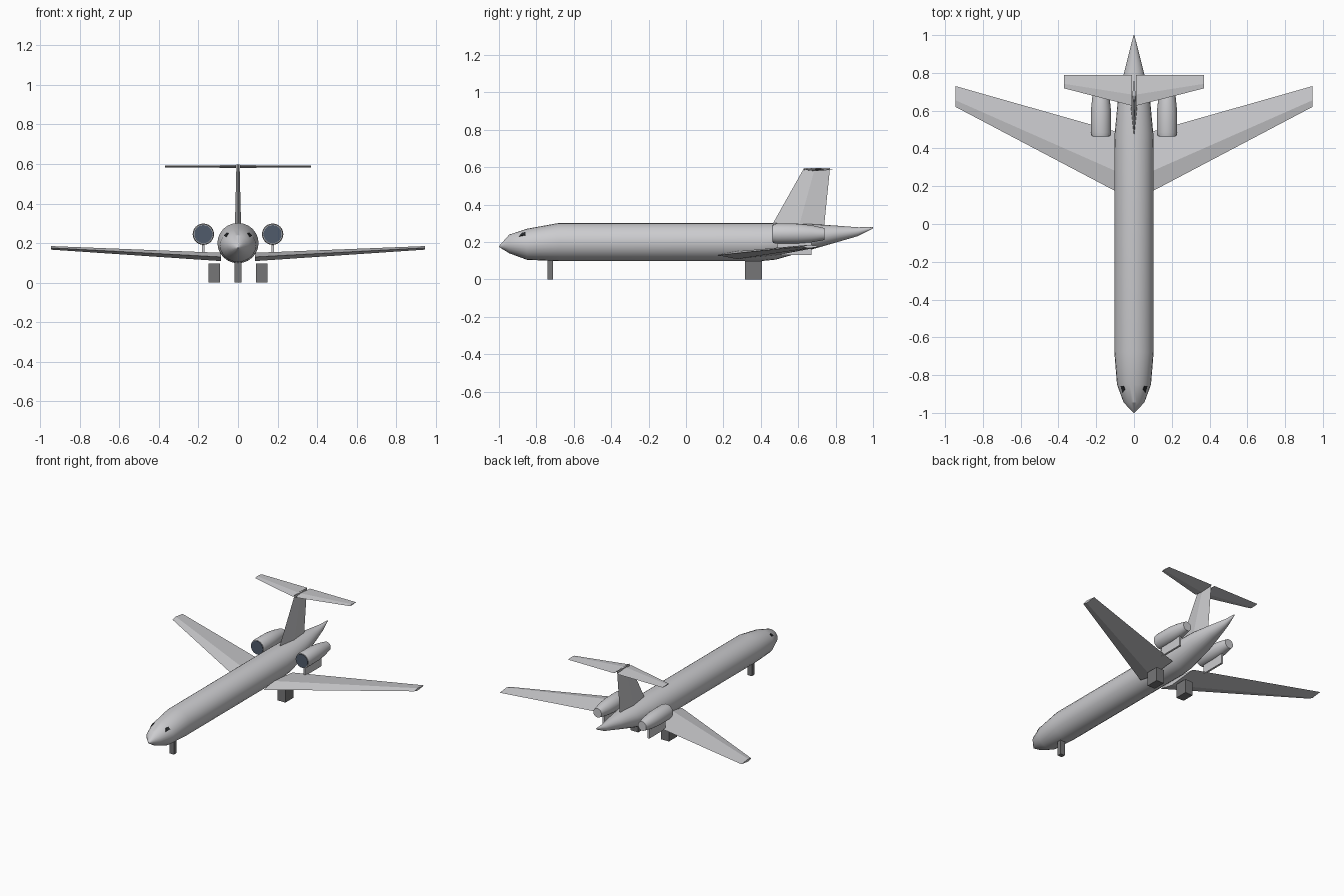
import bpy, bmesh, math

if "Cube" in bpy.data.objects:
    bpy.data.objects.remove(bpy.data.objects["Cube"])


def material(name, rgb):
    m = bpy.data.materials.new(name)
    m.diffuse_color = (*rgb, 1)
    m.use_nodes = True
    m.node_tree.nodes["Principled BSDF"].inputs["Base Color"].default_value = m.diffuse_color
    return m


BODY = material("light grey", (0.6, 0.6, 0.62))
GEAR = material("dark grey", (0.18, 0.18, 0.185))
INTAKE = material("slate blue", (0.08, 0.105, 0.145))
GLASS = material("window black", (0.02, 0.022, 0.025))


def finish(name, bm, mat, mirror=False, smooth=False):
    bmesh.ops.recalc_face_normals(bm, faces=bm.faces)
    me = bpy.data.meshes.new(name)
    bm.to_mesh(me)
    bm.free()
    me.materials.append(mat)
    if smooth:
        me.shade_smooth()
        me.set_sharp_from_angle(angle=math.radians(30))
    ob = bpy.data.objects.new(name, me)
    bpy.context.collection.objects.link(ob)
    if mirror:
        ob.modifiers.new("mirror", 'MIRROR')
    return ob


def loft(name, rings, mat, **kw):
    """Skin a row of equal point rings and cap both ends."""
    bm = bmesh.new()
    vs = [[bm.verts.new(p) for p in r] for r in rings]
    n = len(vs[0])
    for a, b in zip(vs, vs[1:]):
        for i in range(n):
            j = (i + 1) % n
            bm.faces.new((a[i], a[j], b[j], b[i]))
    bm.faces.new(vs[0])
    bm.faces.new(vs[-1])
    return finish(name, bm, mat, **kw)


def oval(x, y, z, rx, rz, n=24):
    return [(x + rx * math.cos(2 * math.pi * i / n), y,
             z + rz * math.sin(2 * math.pi * i / n)) for i in range(n)]


def box(name, lo, hi, mat, **kw):
    (x0, y0, z0), (x1, y1, z1) = lo, hi
    ring = lambda z: [(x0, y0, z), (x1, y0, z), (x1, y1, z), (x0, y1, z)]
    return loft(name, [ring(z0), ring(z1)], mat, **kw)


def foil(x, z, lead, ridge, trail, t):
    """Diamond wing section at one span position."""
    return [(x, lead, z), (x, ridge, z + t), (x, trail, z), (x, ridge, z - t)]


# Fuselage: y, half width, top, bottom
HULL = [(-1, .002, .178, .174), (-.945, .055, .24, .14), (-.85, .09, .271, .105),
        (-.68, .104, .302, .098), (.40, .104, .302, .098), (.48, .102, .301, .106),
        (.66, .085, .297, .157), (.80, .053, .288, .197), (.92, .023, .279, .232),
        (1, .002, .280, .272)]
loft("fuselage", [oval(0, y, (t + b) / 2, w, (t - b) / 2) for y, w, t, b in HULL],
     BODY, smooth=True)


# Cockpit windows: thin plates following the hull
def hull_point(y, deg, off):
    for a, b in zip(HULL, HULL[1:]):
        if a[0] <= y <= b[0]:
            f = (y - a[0]) / (b[0] - a[0])
            w, t, bt = (a[k] + f * (b[k] - a[k]) for k in (1, 2, 3))
            c, s = math.cos(math.radians(deg)), math.sin(math.radians(deg))
            return ((w + off) * c, y, (t + bt) / 2 + ((t - bt) / 2 + off) * s)


PANE = [(-.893, 37), (-.858, 37), (-.858, 52), (-.876, 54)]
loft("cockpit_window", [[hull_point(y, d, o) for y, d in PANE] for o in (-.003, .003)],
     GLASS, mirror=True)

# Swept wings
loft("wing", [foil(.085, .130, .167, .275, .486, .021),
              foil(.945, .176, .620, .655, .730, .009)], BODY, mirror=True)

# Tail fin
loft("tail_fin", [[(0, l, z), (t, r, z), (0, e, z), (-t, r, z)] for z, l, r, e, t in
                  ((.27, .448, .60, .737, .016), (.597, .632, .69, .77, .008))], BODY)

# High tailplane
loft("tailplane", [foil(.01, .587, .626, .685, .79, .007),
                   foil(.37, .587, .718, .742, .79, .004)], BODY, mirror=True)

# Rear engines with intake discs and pylons
loft("engine", [oval(.175, y, z, r, r) for y, z, r in
                ((.465, .245, .050), (.485, .245, .054), (.60, .245, .053),
                 (.67, .244, .046), (.74, .243, .032))], BODY, mirror=True, smooth=True)
loft("engine_intake", [oval(.175, y, .245, .046, .046) for y in (.462, .467)],
     INTAKE, mirror=True)
box("engine_pylon", (.168, .49, .13), (.182, .67, .23), BODY, mirror=True)

# Landing gear blocks
box("nose_gear", (-.017, -.74, 0), (.017, -.71, .115), GEAR)
box("main_gear", (.09, .315, 0), (.15, .405, .098), GEAR, mirror=True)
